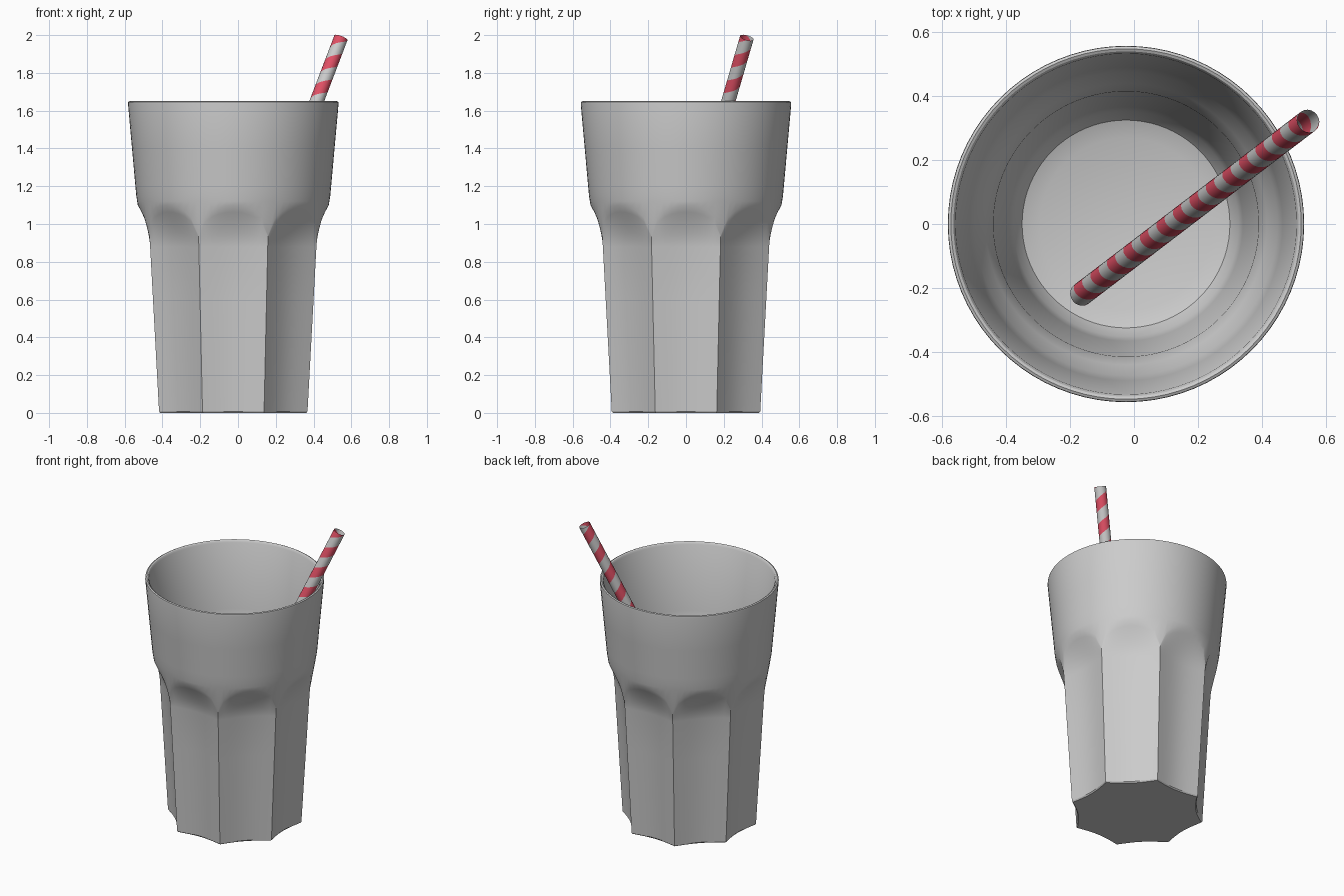
import bpy, bmesh
from math import pi, sin, cos, sqrt, radians
from mathutils import Vector

if "Cube" in bpy.data.objects:
    bpy.data.objects.remove(bpy.data.objects["Cube"])

CX = -0.025          # glass axis
FLUTES, PER = 8, 10  # flutes and columns per flute
N = FLUTES * PER
HALF = pi / FLUTES


def finish(name, bm, mats=()):
    me = bpy.data.meshes.new(name)
    bm.to_mesh(me)
    bm.free()
    ob = bpy.data.objects.new(name, me)
    bpy.context.collection.objects.link(ob)
    for m in mats:
        me.materials.append(m)
    bpy.ops.object.select_all(action='DESELECT')
    ob.select_set(True)
    bpy.context.view_layer.objects.active = ob
    bpy.ops.object.shade_smooth_by_angle(angle=radians(30))
    return ob


def material(name, rgb):
    m = bpy.data.materials.new(name)
    m.diffuse_color = (*rgb, 1)
    m.use_nodes = True
    m.node_tree.nodes["Principled BSDF"].inputs["Base Color"].default_value = m.diffuse_color
    return m


def body_r(z):
    # round upper body: steeper taper under the shoulder
    return 0.48 + (z - 0.94) * 0.16 if z < 1.15 else 0.5136 + (z - 1.15) * 0.09


def flute_r(s, z):
    # hollowed octagon side, s runs -1..1 across one flute
    corner = 0.425 + z / 0.94 * 0.055
    return corner * cos(HALF) / cos(s * HALF) - 0.02 * (1 - s * s)


def column(s):
    # outer then inner profile (radius, height) at one angle
    arch = 0.94 + 0.16 * sqrt(max(0, 1 - s * s))
    pts = [(flute_r(s, 0) - 0.006, 0), (flute_r(s, 0.008), 0.008)]
    pts += [(flute_r(s, z), z) for z in (0.3, 0.6, 0.88)]
    for i in range(1, 7):
        t = i / 6
        z = 0.88 + (arch - 0.88) * t
        f = t ** 1.7
        pts.append((flute_r(s, z) * (1 - f) + body_r(arch) * f, z))
    pts += [(body_r(z), z) for z in (1.12, 1.15, 1.2, 1.4, 1.635)]
    pts += [(0.556, 1.646), (0.548, 1.65), (0.54, 1.646), (0.533, 1.635)]
    pts += [(0.49, 1.2), (0.474, 1.12), (0.44, 1.05), (0.415, 1.0),
            (0.366, 0.22), (0.352, 0.16), (0.325, 0.12), (0.27, 0.1)]
    return pts


# Fluted glass
bm = bmesh.new()
cols = []
for j in range(N):
    a = -HALF + j * 2 * pi / N
    s = (j % PER) / PER * 2 - 1
    cols.append([bm.verts.new((CX + r * cos(a), r * sin(a), z)) for r, z in column(s)])
for j in range(N):
    c, d = cols[j], cols[(j + 1) % N]
    for i in range(len(c) - 1):
        bm.faces.new((c[i], d[i], d[i + 1], c[i + 1]))
for row, z in ((0, 0), (-1, 0.095)):
    mid = bm.verts.new((CX, 0, z))
    for j in range(N):
        bm.faces.new((mid, cols[j][row], cols[(j + 1) % N][row]))
bmesh.ops.recalc_face_normals(bm, faces=bm.faces)
finish("glass", bm)

# Striped straw: a tube whose rows follow a helix
start, end = Vector((-0.165, -0.22, 0.125)), Vector((0.545, 0.322, 1.986))
axis = end - start
length = axis.length
rot = Vector((0, 0, 1)).rotation_difference(axis).to_matrix()
SIDES, PITCH, RADIUS = 20, 0.15, 0.037
bm = bmesh.new()
rows = []
for k in range(-2, int(length / PITCH * 2) + 3):
    row = []
    for j in range(SIDES + 1):
        a = j * 2 * pi / SIDES - pi / 2
        h = (k / 2 + j / SIDES) * PITCH
        h = min(max(h, 0), length)
        row.append(bm.verts.new(start + rot @ Vector((RADIUS * cos(a), RADIUS * sin(a), h))))
    rows.append(row)
for k in range(len(rows) - 1):
    for j in range(SIDES):
        f = bm.faces.new((rows[k][j], rows[k][j + 1], rows[k + 1][j + 1], rows[k + 1][j]))
        f.material_index = k % 2
bmesh.ops.remove_doubles(bm, verts=bm.verts, dist=0.0005)
finish("drinking_straw", bm, (material("straw_white", (0.9, 0.88, 0.9)),
                              material("straw_red", (0.75, 0.08, 0.13))))
